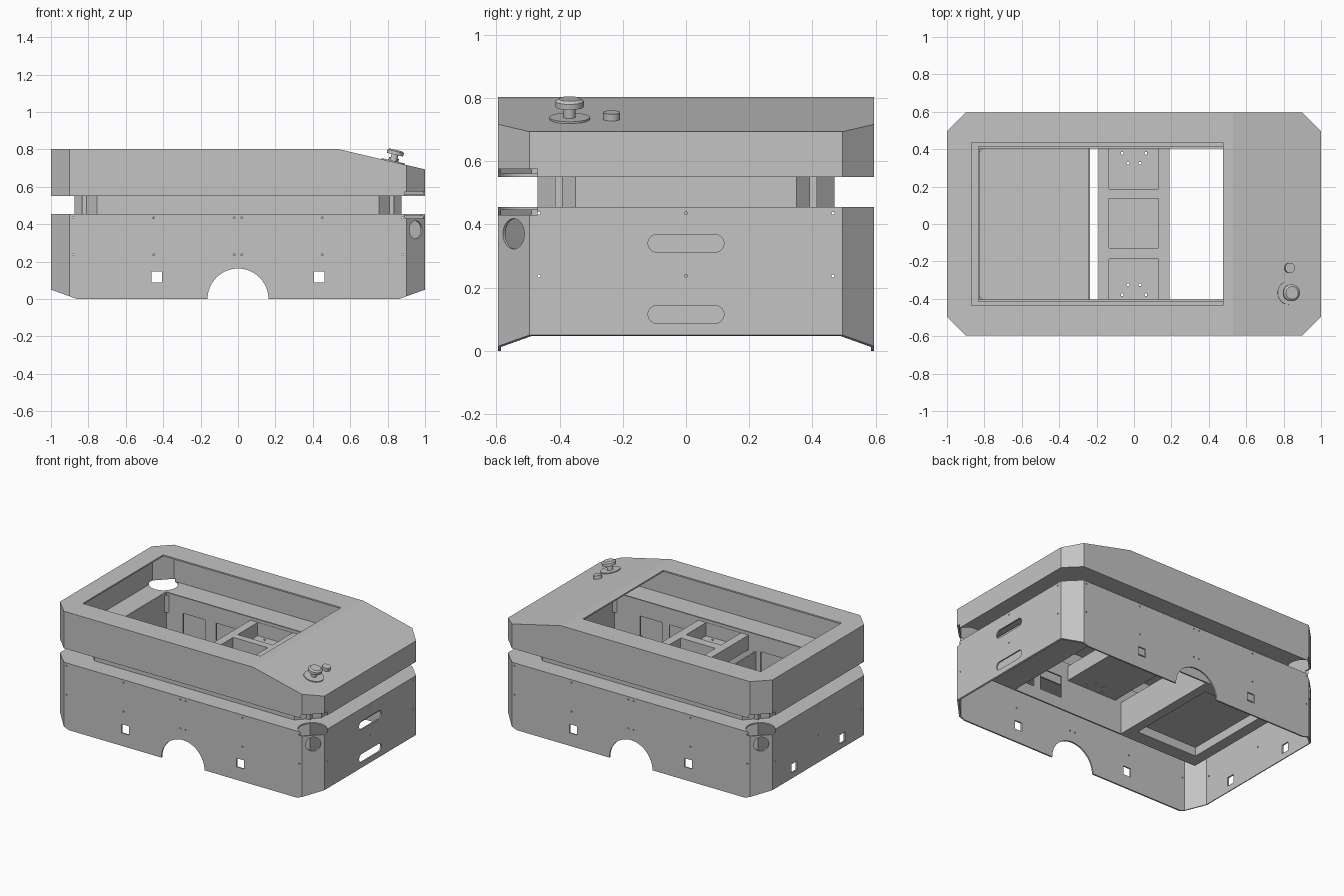
import bpy, bmesh, math
from mathutils import Vector, Matrix

if "Cube" in bpy.data.objects:
    bpy.data.objects.remove(bpy.data.objects["Cube"])

grey = bpy.data.materials.new("light grey metal")
grey.use_nodes = True
grey.diffuse_color = (0.55, 0.55, 0.55, 1)
grey.node_tree.nodes["Principled BSDF"].inputs["Base Color"].default_value = grey.diffuse_color

T = 0.01                              # sheet thickness
HX, HY, CH = 1.0, 0.595, 0.1          # body half sizes and corner chamfer
NECK_X, NECK_Y = 0.875, 0.47
TUB_X, TUB_Y = 0.825, 0.405
BOTTOM, DECK = 0.23, 0.55


def finish(name, bm):
    bmesh.ops.recalc_face_normals(bm, faces=bm.faces)
    me = bpy.data.meshes.new(name)
    bm.to_mesh(me)
    bm.free()
    me.materials.append(grey)
    ob = bpy.data.objects.new(name, me)
    bpy.context.collection.objects.link(ob)
    return ob


def box(name, x, y, z):
    bm = bmesh.new()
    bmesh.ops.create_cube(bm, size=1)
    for v in bm.verts:
        v.co = [a + (b - a) * (c + 0.5) for (a, b), c in zip((x, y, z), v.co)]
    return finish(name, bm)


def rod(name, pos, axis, r, depth, sides=32, r2=None):
    bm = bmesh.new()
    turn = Vector(axis).to_track_quat('Z', 'Y').to_matrix().to_4x4()
    bmesh.ops.create_cone(bm, cap_ends=True, segments=sides, radius1=r,
                          radius2=r if r2 is None else r2, depth=depth,
                          matrix=Matrix.Translation(pos) @ turn)
    return finish(name, bm)


def octagon(name, hx, hy, c, z0, z1, planes=()):
    """Chamfered block, trimmed by planes given as (point, outward normal)."""
    bm = bmesh.new()
    pts = []
    for sx, sy in ((1, 1), (-1, 1), (-1, -1), (1, -1)):
        pair = [(sx * hx, sy * (hy - c)), (sx * (hx - c), sy * hy)]
        pts += pair if sx * sy > 0 else pair[::-1]
    face = bm.faces.new([bm.verts.new((x, y, z0)) for x, y in pts])
    up = bmesh.ops.extrude_face_region(bm, geom=[face])["geom"]
    bmesh.ops.translate(bm, vec=(0, 0, z1 - z0),
                        verts=[g for g in up if isinstance(g, bmesh.types.BMVert)])
    for co, no in planes:
        res = bmesh.ops.bisect_plane(bm, geom=bm.verts[:] + bm.edges[:] + bm.faces[:],
                                     plane_co=co, plane_no=no, clear_outer=True)
        rim = [g for g in res["geom_cut"] if isinstance(g, bmesh.types.BMEdge)]
        bmesh.ops.edgeloop_fill(bm, edges=rim)
    return finish(name, bm)


def cut(ob, cutters):
    for c in cutters:
        m = ob.modifiers.new("cut", 'BOOLEAN')
        m.operation, m.object, m.solver = 'DIFFERENCE', c, 'EXACT'
    dg = bpy.context.evaluated_depsgraph_get()
    dg.update()
    me = bpy.data.meshes.new_from_object(ob.evaluated_get(dg))
    ob.modifiers.clear()
    ob.data = me
    for c in cutters:
        bpy.data.objects.remove(c)


# Lower skirt: hollow shell with clipped ends, arch, windows and slots
slope = [((s * 0.86, 0, 0), (s * 0.05, 0, -0.14)) for s in (1, -1)]
skirt = octagon("lower_skirt", HX, HY, CH, 0, 0.455, slope)
holes = [octagon("void", HX - T, HY - T, CH - T * 0.4, -0.5, 0.455 - T),
         octagon("neck_void", NECK_X, NECK_Y, 0.12, 0.4, 0.6),
         rod("arch", (0, 0, 0), (0, 1, 0), 0.163, 2, 48)]
for x in (-0.435, 0.435):
    holes.append(box("window", (x - 0.028, x + 0.028), (-1, 1), (0.088, 0.148)))
for y in (-0.26, 0.26):
    holes.append(box("end_window", (-1.1, -0.9), (y - 0.028, y + 0.028), (0.088, 0.148)))
for z in (0.115, 0.34):
    holes.append(box("slot", (0.9, 1.1), (-0.092, 0.092), (z - 0.028, z + 0.028)))
    for y in (-0.092, 0.092):
        holes.append(rod("slot_end", (1, y, z), (1, 0, 0), 0.028, 0.2))
for s in (1, -1):
    holes.append(rod("corner_port", (s * 0.95, -s * 0.545, 0.37), (1, -1, 0), 0.048, 0.1))
    holes.append(rod("sensor_notch", (s * 0.92, -s * 0.51, 0.455), (0, 0, 1), 0.09, 0.05))
for z in (0.237, 0.435):
    for x in (0.02, 0.45, 0.88):
        for s in (1, -1):
            holes.append(rod("screw_hole", (s * x, 0, z), (0, 1, 0), 0.005, 2, 8))
    for y in (-0.465, 0, 0.465):
        holes.append(rod("screw_hole", (0, y, z), (1, 0, 0), 0.005, 3, 8))
cut(skirt, holes)

# Upper cover: hollow, with sloping control end and large top opening
fall = Vector((0.11, 0, 0.47)).normalized()
edge = Vector((0.53, 0, 0.803))
cover = octagon("upper_cover", HX, HY, CH, DECK, 0.803, [(edge, fall)])
holes = [octagon("void", HX - T, HY - T, CH - T * 0.4, DECK + T, 0.803 - T,
                 [(edge - fall * T, fall)]),
         box("top_opening", (-0.87, 0.475), (-0.435, 0.435), (0.7, 0.9)),
         box("deck_opening", (-TUB_X, TUB_X), (-TUB_Y, TUB_Y), (0.5, 0.6))]
for s in (1, -1):
    holes.append(rod("sensor_notch", (s * 0.92, -s * 0.51, DECK), (0, 0, 1), 0.09, 0.05))
cut(cover, holes)

# Recessed neck between the two shells
neck = octagon("recessed_neck", NECK_X, NECK_Y, 0.12, 0.44, DECK + 0.005)
cut(neck, [octagon("void", NECK_X - T, NECK_Y - T, 0.116, 0.3, 0.7)])

# Inner tub side walls, with windows into the equipment bays
for s, side in ((1, "back"), (-1, "front")):
    ys = sorted((s * TUB_Y, s * (TUB_Y + T)))
    wall = box("tub_wall_" + side, (-TUB_X - T, TUB_X + T), ys, (BOTTOM, 0.57))
    cut(wall, [box("bay", (x, x + 0.17), (-1, 1), (0.31, 0.46))
               for x in (-0.7, -0.45, 0.24, 0.46)])
    xs = sorted((s * TUB_X, s * (TUB_X + T)))
    box("tub_end_" + side, xs, (-TUB_Y, TUB_Y), (BOTTOM, 0.57))

# Left bay: tray with a recessed underside
tray = box("tray_floor", (-TUB_X, -0.235), (-TUB_Y, TUB_Y), (BOTTOM, 0.3))
cut(tray, [box("recess", (-0.76, -0.3), (-0.32, 0.32), (0.1, 0.29))])
box("tray_wall", (-0.245, -0.235), (-TUB_Y, TUB_Y), (0.3, 0.45))

# Right bay: narrow floor with an upstand
box("right_floor", (0.62, TUB_X), (-TUB_Y, TUB_Y), (BOTTOM, BOTTOM + T))
box("right_upstand", (0.61, 0.62), (-TUB_Y, TUB_Y), (BOTTOM, 0.33))

# Centre bridge with three pockets and mounting holes
bridge = box("centre_bridge", (-0.19, 0.19), (-TUB_Y, TUB_Y), (0.45, DECK))
holes = [box("pocket", (-0.133, 0.13), (y - h, y + h), (0.46, 0.7))
         for y, h in ((0.295, 0.108), (0.005, 0.132), (-0.295, 0.108))]
for s in (1, -1):
    for x, y in ((0.063, 0.378), (0.032, 0.325)):
        for m in (1, -1):
            holes.append(rod("mount_hole", (m * x, s * y, 0.455), (0, 0, 1), 0.008, 0.05, 10))
cut(bridge, holes)

# Controls standing on the slope: a mushroom stop button and a small button


def control(name, x, y, r, lift, height, r2=None):
    base = Vector((x, y, 0.803 - (x - 0.53) * 0.11 / 0.47))
    ob = rod(name, base + fall * (lift + height / 2), fall, r, height, 32, r2)
    bpy.ops.object.select_all(action='DESELECT')
    ob.select_set(True)
    bpy.context.view_layer.objects.active = ob
    bpy.ops.object.shade_smooth_by_angle()


SX, SY = 0.83, -0.368
control("stop_plate", SX, SY, 0.064, 0, 0.006)
control("stop_stem", SX, SY, 0.019, 0.006, 0.034)
control("stop_head", SX, SY, 0.045, 0.04, 0.018)
control("stop_cap", SX, SY, 0.045, 0.058, 0.008, 0.034)
control("small_button", 0.83, -0.235, 0.027, 0, 0.022)
